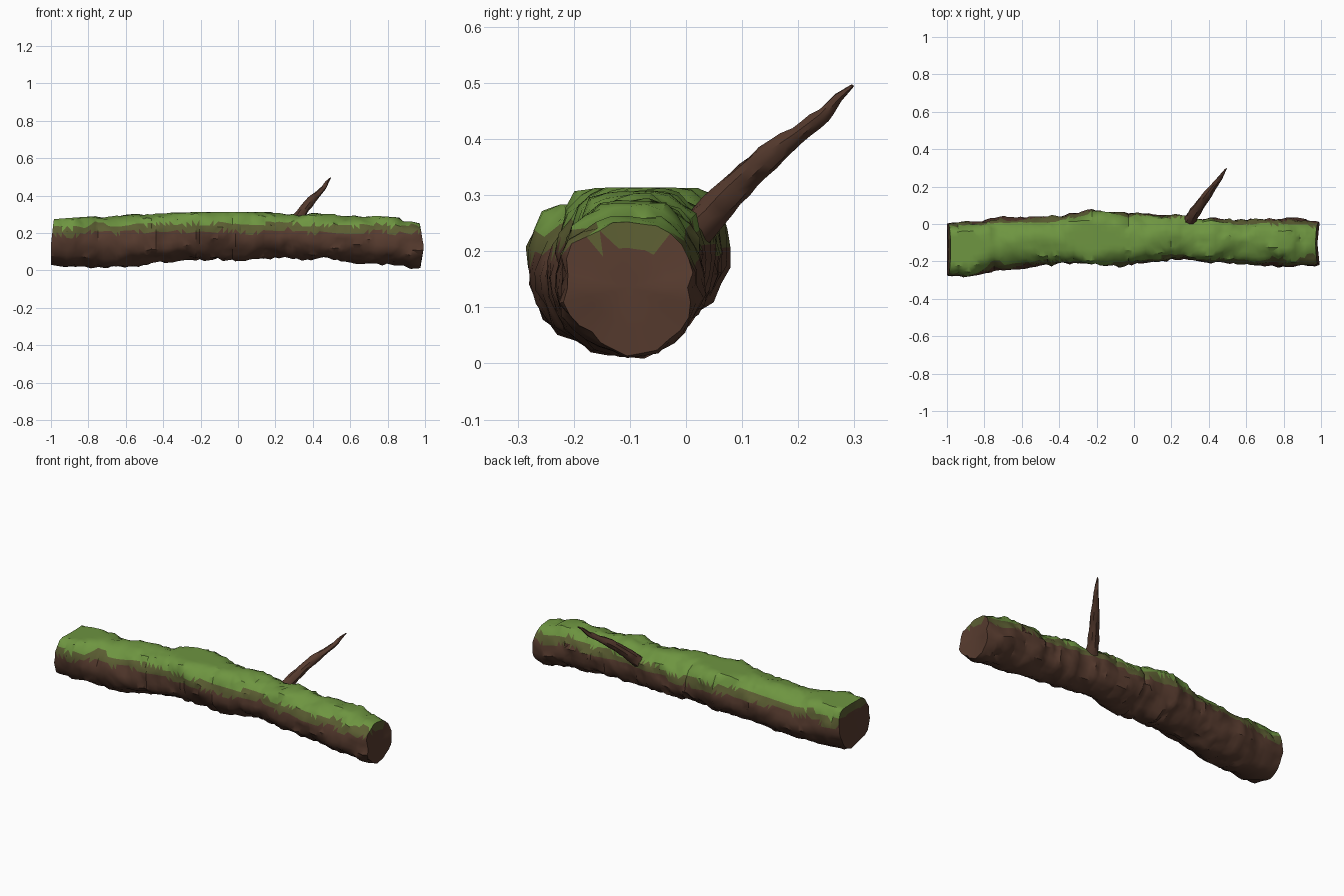
import bpy, bmesh, math, random
from mathutils import Vector, noise

random.seed(4)
cube = bpy.data.objects.get("Cube")
if cube:
    bpy.data.objects.remove(cube)


def material(name, rgb):
    m = bpy.data.materials.new(name)
    m.use_nodes = True
    m.diffuse_color = (*rgb, 1)
    m.node_tree.nodes["Principled BSDF"].inputs["Base Color"].default_value = (*rgb, 1)
    return m


BARK = material("bark brown", (0.095, 0.044, 0.028))
OLIVE = material("thin moss olive", (0.105, 0.11, 0.032))
MOSS = material("moss green", (0.155, 0.30, 0.052))


def sample(table, x):
    """Smoothly interpolate rows of (x, values...)."""
    if x <= table[0][0]:
        return table[0][1:]
    for a, b in zip(table, table[1:]):
        if x <= b[0]:
            t = (x - a[0]) / (b[0] - a[0])
            t = t * t * (3 - 2 * t)
            return [p + (q - p) * t for p, q in zip(a[1:], b[1:])]
    return table[-1][1:]


def loft(name, rings, mats):
    """Skin a list of point rings and close both ends with a fan."""
    bm = bmesh.new()
    loops = [[bm.verts.new(p) for p in ring] for ring in rings]
    n = len(loops[0])
    for a, b in zip(loops, loops[1:]):
        for i in range(n):
            j = (i + 1) % n
            bm.faces.new((a[i], a[j], b[j], b[i]))
    for loop in (loops[0], loops[-1]):
        mid = sum((v.co for v in loop), Vector()) / n
        inner = [bm.verts.new(v.co.lerp(mid, 0.4)) for v in loop]
        centre = bm.verts.new(mid)
        for i in range(n):
            j = (i + 1) % n
            bm.faces.new((loop[i], loop[j], inner[j], inner[i]))
            bm.faces.new((inner[i], inner[j], centre))
    bmesh.ops.recalc_face_normals(bm, faces=bm.faces)
    bmesh.ops.triangulate(bm, faces=bm.faces)
    mesh = bpy.data.meshes.new(name)
    bm.to_mesh(mesh)
    bm.free()
    for m in mats:
        mesh.materials.append(m)
    obj = bpy.data.objects.new(name, mesh)
    bpy.context.collection.objects.link(obj)
    bpy.context.view_layer.objects.active = obj
    bpy.ops.object.select_all(action='DESELECT')
    obj.select_set(True)
    bpy.ops.object.shade_smooth_by_angle(angle=math.radians(35))
    return obj


# Log outline along its length: x, front y, back y, underside z
OUTLINE = [
    (-1.0, -0.28, 0.01, 0.03), (-0.9, -0.28, 0.015, 0.025), (-0.7, -0.245, 0.03, 0.01),
    (-0.4, -0.215, 0.05, 0.045), (-0.2, -0.22, 0.075, 0.06), (0.0, -0.215, 0.05, 0.06),
    (0.2, -0.19, 0.05, 0.065), (0.4, -0.205, 0.035, 0.065), (0.6, -0.215, 0.02, 0.05),
    (0.8, -0.225, 0.035, 0.035), (0.95, -0.225, 0.015, 0.015),
]
RINGS, SIDES = 84, 28


def log_ring(k):
    t = 2 * k / (RINGS - 1) - 1
    x0 = 0.98 * t
    if 0 < k < RINGS - 1:
        x0 += random.uniform(-0.006, 0.006)
    front, back, low = sample(OUTLINE, x0)
    r, yc = (back - front) / 2, (back + front) / 2
    zc = low + r
    groove = random.uniform(-0.004, 0.004)
    points = []
    for i in range(SIDES):
        a = math.tau * i / SIDES
        ca, sa = math.cos(a), math.sin(a)
        rough = 0.017 * noise.noise(Vector((x0 * 7, ca * 1.7, sa * 1.7)))
        rough += 0.012 * noise.noise(Vector((x0 * 22, ca * 3 + 9, sa * 3)))
        rr = r + groove + rough
        z = zc + rr * sa
        # the mossy top is flattened along a gentle arch
        z = max(0.0, min(z, 0.314 - 0.041 * x0 * x0))
        # ragged, slanted cut ends
        slant = 0.014 if t > 0 else -0.016
        lean = slant * abs(t) ** 20 * (1 - sa if t < 0 else 1 - abs(sa + 0.1) * 1.5)
        points.append(Vector((max(-1, min(1, x0 + lean)), yc + rr * ca, z)))
    return points


log = loft("mossy_log", [log_ring(k) for k in range(RINGS)], [BARK, OLIVE, MOSS])

# Moss lies on top, thinning through olive to bare bark in a ragged line
for f in log.data.polygons:
    c = f.center
    edge = 0.03 * noise.noise(Vector((c.x * 6, c.y * 5, 3))) + 0.012 * noise.noise(c * 35)
    h = c.z - 0.018 * (1 - c.x * c.x) + edge
    is_end = abs(f.normal.x) > 0.8 and abs(c.x) > 0.95
    if h > 0.232 and not is_end:
        f.material_index = 2
    elif h > (0.222 if is_end else 0.192):
        f.material_index = 1

# Bare side branch: path points with radius, tapering to a crooked tip
BRANCH = [
    (0.27, -0.02, 0.20, 0.036), (0.318, 0.05, 0.272, 0.031), (0.348, 0.095, 0.32, 0.026),
    (0.385, 0.145, 0.368, 0.024), (0.425, 0.2, 0.407, 0.017), (0.46, 0.245, 0.443, 0.013),
    (0.477, 0.272, 0.474, 0.009), (0.494, 0.297, 0.495, 0.003),
]
path = [Vector(p[:3]) for p in BRANCH]
branch_rings = []
for s in range(22):
    u = s / 21 * (len(path) - 1)
    i = min(int(u), len(path) - 2)
    pos = path[i].lerp(path[i + 1], u - i)
    radius = BRANCH[i][3] + (BRANCH[i + 1][3] - BRANCH[i][3]) * (u - i)
    axis = (path[-1] - path[0]).normalized()
    side = axis.cross(Vector((0, 0, 1))).normalized()
    up = side.cross(axis)
    ring = []
    for j in range(10):
        a = math.tau * j / 10
        d = side * math.cos(a) + up * math.sin(a)
        ring.append(pos + d * radius * (1 + 0.22 * noise.noise(pos * 25 + d)))
    branch_rings.append(ring)
loft("side_branch", branch_rings, [BARK])
